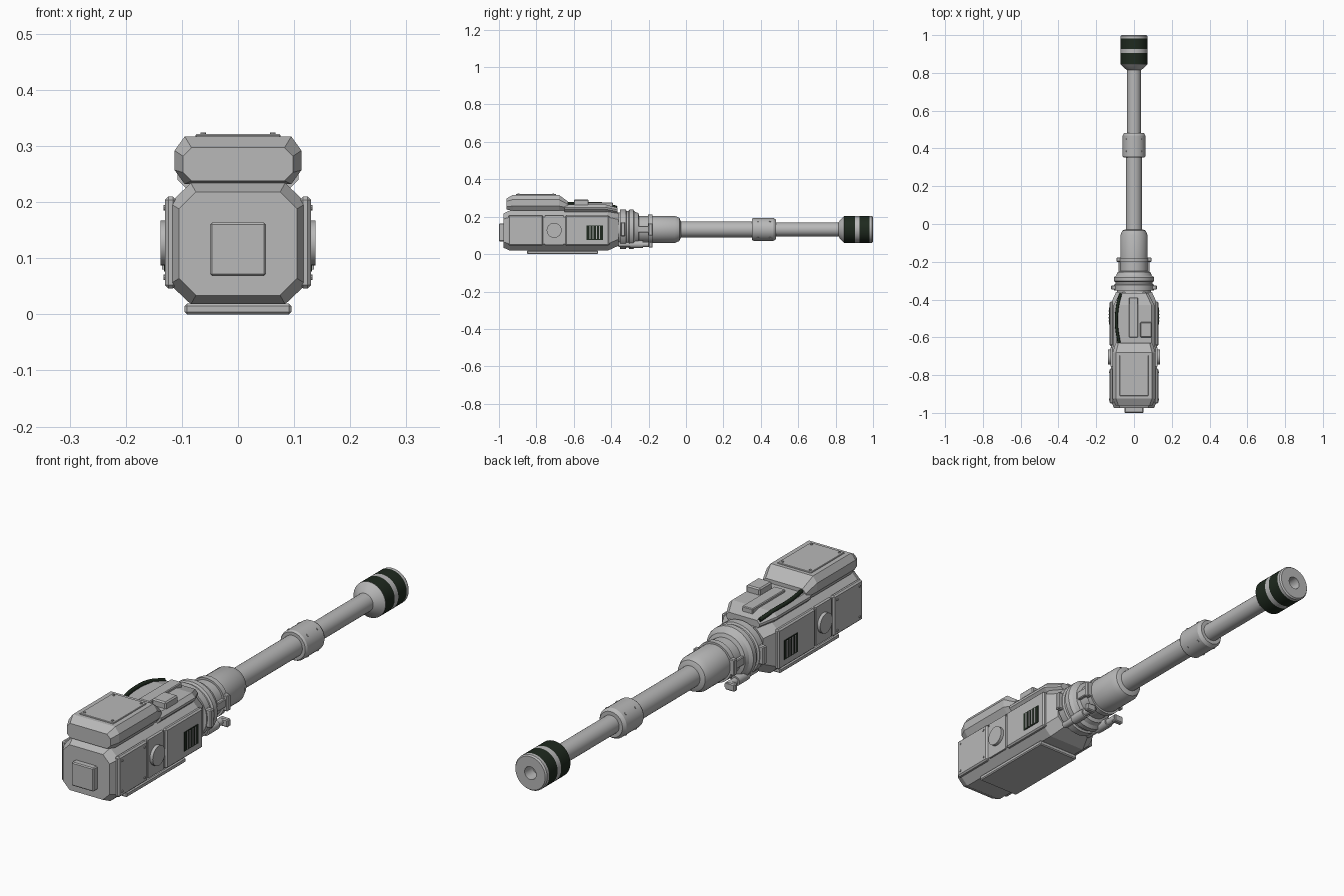
import bpy, bmesh, math
from mathutils import Vector, Matrix

cube = bpy.data.objects.get("Cube")
if cube:
    bpy.data.objects.remove(cube, do_unlink=True)

AXIS_Z = 0.132


def material(name, rgb):
    m = bpy.data.materials.new(name)
    m.use_nodes = True
    m.diffuse_color = (*rgb, 1)
    m.node_tree.nodes["Principled BSDF"].inputs["Base Color"].default_value = (*rgb, 1)
    return m


GREY = material("gunmetal_grey", (0.48, 0.48, 0.48))
DARK = material("dark_green", (0.013, 0.022, 0.013))


def finish(name, bm, mats=(GREY,), smooth=False):
    bmesh.ops.recalc_face_normals(bm, faces=bm.faces)
    mesh = bpy.data.meshes.new(name)
    bm.to_mesh(mesh)
    bm.free()
    ob = bpy.data.objects.new(name, mesh)
    bpy.context.collection.objects.link(ob)
    for m in mats:
        mesh.materials.append(m)
    if smooth:
        bpy.ops.object.select_all(action='DESELECT')
        ob.select_set(True)
        bpy.context.view_layer.objects.active = ob
        bpy.ops.object.shade_smooth_by_angle(angle=math.radians(30))
    return ob


def box(name, x, y, z, mat=GREY, bevel=0):
    """Box from (min, max) pairs, optionally chamfered."""
    bm = bmesh.new()
    size = [b - a for a, b in (x, y, z)]
    mid = Vector([(a + b) / 2 for a, b in (x, y, z)])
    bmesh.ops.create_cube(bm, size=1, matrix=Matrix.Translation(mid) @ Matrix.Diagonal((*size, 1)))
    if bevel:
        bmesh.ops.bevel(bm, geom=bm.edges[:], offset=bevel, segments=1, affect='EDGES')
    return finish(name, bm, (mat,))


def side_box(name, side, x, y, z, mat=GREY, bevel=0):
    return box(name, sorted((side * x[0], side * x[1])), y, z, mat, bevel)


def cylinder(name, a, b, r, mat=GREY, sides=16):
    bm = bmesh.new()
    a, b = Vector(a), Vector(b)
    turn = (b - a).to_track_quat('Z', 'Y').to_matrix().to_4x4()
    bmesh.ops.create_cone(bm, cap_ends=True, segments=sides, radius1=r, radius2=r,
                          depth=(b - a).length, matrix=Matrix.Translation((a + b) / 2) @ turn)
    return finish(name, bm, (mat,), True)


def loft(name, sections):
    """Chamfered box skinned through (y, half width, z low, z high, chamfer x, chamfer z)."""
    bm = bmesh.new()
    rings = []
    for y, w, lo, hi, cx, cz in sections:
        quarter = [(w - cx, lo), (w, lo + cz), (w, hi - cz), (w - cx, hi)]
        ring = quarter + [(-px, pz) for px, pz in reversed(quarter)]
        rings.append([bm.verts.new((px, y, pz)) for px, pz in ring])
    for r0, r1 in zip(rings, rings[1:]):
        for i in range(len(r0)):
            j = (i + 1) % len(r0)
            bm.faces.new((r0[i], r0[j], r1[j], r1[i]))
    bm.faces.new(rings[0])
    bm.faces.new(rings[-1])
    return finish(name, bm)


def lathe(name, profile, sides=32, dark_bands=()):
    """Revolve (y, radius) points about the barrel axis."""
    bm = bmesh.new()
    rings = []
    for y, r in profile:
        if r == 0:
            rings.append([bm.verts.new((0, y, AXIS_Z))] * sides)
            continue
        rings.append([bm.verts.new((r * math.cos(t), y, AXIS_Z + r * math.sin(t)))
                      for t in (math.tau * (i + 0.5) / sides for i in range(sides))])
    for k, (r0, r1) in enumerate(zip(rings, rings[1:])):
        for i in range(sides):
            j = (i + 1) % sides
            quad = list(dict.fromkeys((r0[i], r0[j], r1[j], r1[i])))
            face = bm.faces.new(quad)
            face.material_index = int(k in dark_bands)
    return finish(name, bm, (GREY, DARK), True)


# Receiver body and its rear block
loft("receiver_body", [(-0.975, 0.105, 0.034, 0.218, 0.03, 0.03),
                       (-0.94, 0.122, 0.018, 0.234, 0.038, 0.036),
                       (-0.42, 0.122, 0.018, 0.234, 0.038, 0.036),
                       (-0.36, 0.095, 0.045, 0.22, 0.035, 0.035)])
box("rear_block", (-0.05, 0.05), (-1.0, -0.97), (0.068, 0.164), bevel=0.004)
box("bottom_plate", (-0.095, 0.095), (-0.85, -0.47), (0, 0.019), bevel=0.004)

# Upper housing with bolted lid
loft("upper_housing", [(-0.96, 0.098, 0.238, 0.297, 0.015, 0.015),
                       (-0.925, 0.113, 0.232, 0.317, 0.018, 0.025),
                       (-0.68, 0.113, 0.232, 0.317, 0.018, 0.025),
                       (-0.63, 0.098, 0.232, 0.28, 0.015, 0.015)])
box("lid_plate", (-0.076, 0.076), (-0.91, -0.695), (0.312, 0.321), bevel=0.002)
for x in (-0.062, 0.062):
    for y in (-0.895, -0.71):
        cylinder("lid_bolt", (x, y, 0.315), (x, y, 0.324), 0.005, sides=8)

# Forward deck with raised bar, sight box and cable
loft("forward_deck", [(-0.65, 0.108, 0.225, 0.265, 0.015, 0.015),
                      (-0.43, 0.108, 0.225, 0.265, 0.015, 0.015),
                      (-0.365, 0.075, 0.215, 0.248, 0.012, 0.012)])
box("deck_bar", (-0.027, 0.022), (-0.6, -0.39), (0.25, 0.275), bevel=0.003)
box("sight_box", (0.032, 0.095), (-0.6, -0.52), (0.255, 0.291), bevel=0.005)

curve = bpy.data.curves.new("cable", 'CURVE')
curve.dimensions = '3D'
curve.bevel_depth = 0.008
curve.bevel_resolution = 2
curve.use_fill_caps = True
spline = curve.splines.new('BEZIER')
path = [(-0.077, -0.64, 0.27), (-0.093, -0.53, 0.272), (-0.088, -0.44, 0.268), (-0.072, -0.37, 0.25)]
spline.bezier_points.add(len(path) - 1)
for p, co in zip(spline.bezier_points, path):
    p.co = co
    p.handle_left_type = p.handle_right_type = 'AUTO'
curve.materials.append(DARK)
bpy.context.collection.objects.link(bpy.data.objects.new("cable", curve))

# Details mirrored on both sides
for s in (-1, 1):
    side_box("rear_side_panel", s, (0.11, 0.13), (-0.95, -0.765), (0.046, 0.21), bevel=0.006)
    side_box("front_side_panel", s, (0.11, 0.13), (-0.645, -0.41), (0.046, 0.208), bevel=0.006)
    side_box("middle_side_panel", s, (0.11, 0.125), (-0.755, -0.655), (0.05, 0.206))
    cylinder("side_disc", (s * 0.115, -0.705, 0.127), (s * 0.138, -0.705, 0.127), 0.04, sides=24)
    for y in (-0.93, -0.785):
        for z in (0.066, 0.19):
            cylinder("panel_bolt", (s * 0.125, y, z), (s * 0.133, y, z), 0.005, sides=8)

    # Vent grille
    side_box("vent_back", s, (0.127, 0.132), (-0.532, -0.443), (0.076, 0.154), DARK)
    for i in range(4):
        y = -0.514 + i * 0.0175
        side_box("vent_slat", s, (0.128, 0.135), (y - 0.003, y + 0.003), (0.08, 0.15))

    # Recoil rods, lugs and flange ears under and beside the sleeve
    cylinder("recoil_rod", (s * 0.06, -0.36, 0.052), (s * 0.06, -0.18, 0.052), 0.014)
    cylinder("recoil_cylinder", (s * 0.06, -0.3, 0.052), (s * 0.06, -0.23, 0.052), 0.02)
    side_box("recoil_lug", s, (0.05, 0.093), (-0.2, -0.178), (0.035, 0.066), bevel=0.004)
    side_box("flange_ear", s, (0.09, 0.121), (-0.348, -0.325), (0.095, 0.17), bevel=0.004)
    side_box("sleeve_rail", s, (0.065, 0.083), (-0.27, -0.18), (0.115, 0.15), bevel=0.003)
    side_box("sleeve_ear", s, (0.07, 0.092), (-0.2, -0.178), (0.1, 0.165), bevel=0.003)

# Stepped collar and recoil sleeve
lathe("collar_and_sleeve", [(-0.38, 0), (-0.38, 0.09), (-0.352, 0.09), (-0.352, 0.106),
                            (-0.322, 0.106), (-0.318, 0.098), (-0.308, 0.098), (-0.303, 0.106),
                            (-0.282, 0.106), (-0.272, 0.094), (-0.255, 0.088), (-0.25, 0.073),
                            (-0.202, 0.073), (-0.202, 0.081), (-0.18, 0.081), (-0.18, 0.073),
                            (-0.06, 0.073), (-0.035, 0.062), (-0.028, 0.045), (-0.028, 0)])

# Barrel and its mid clamp
lathe("barrel", [(-0.04, 0), (-0.04, 0.043), (0.36, 0.043), (0.36, 0.037), (0.84, 0.037), (0.84, 0)])
lathe("barrel_clamp", [(0.352, 0.04), (0.352, 0.056), (0.36, 0.061), (0.468, 0.061),
                       (0.482, 0.052), (0.482, 0.036)])
for i in range(4):
    t = math.tau * (i + 0.5) / 4
    d = Vector((math.cos(t), 0, math.sin(t)))
    for y in (0.385, 0.45):
        c = Vector((0, y, AXIS_Z))
        cylinder("clamp_bolt", c + d * 0.055, c + d * 0.0635, 0.005, sides=8)

# Muzzle with two dark bands and a bored end
lathe("muzzle", [(0.815, 0.036), (0.822, 0.048), (0.845, 0.072), (0.846, 0.072), (0.904, 0.072),
                 (0.927, 0.072), (0.981, 0.072), (0.994, 0.072), (1.0, 0.067), (1.0, 0.026),
                 (0.95, 0.024), (0.95, 0)], dark_bands=(3, 5))
